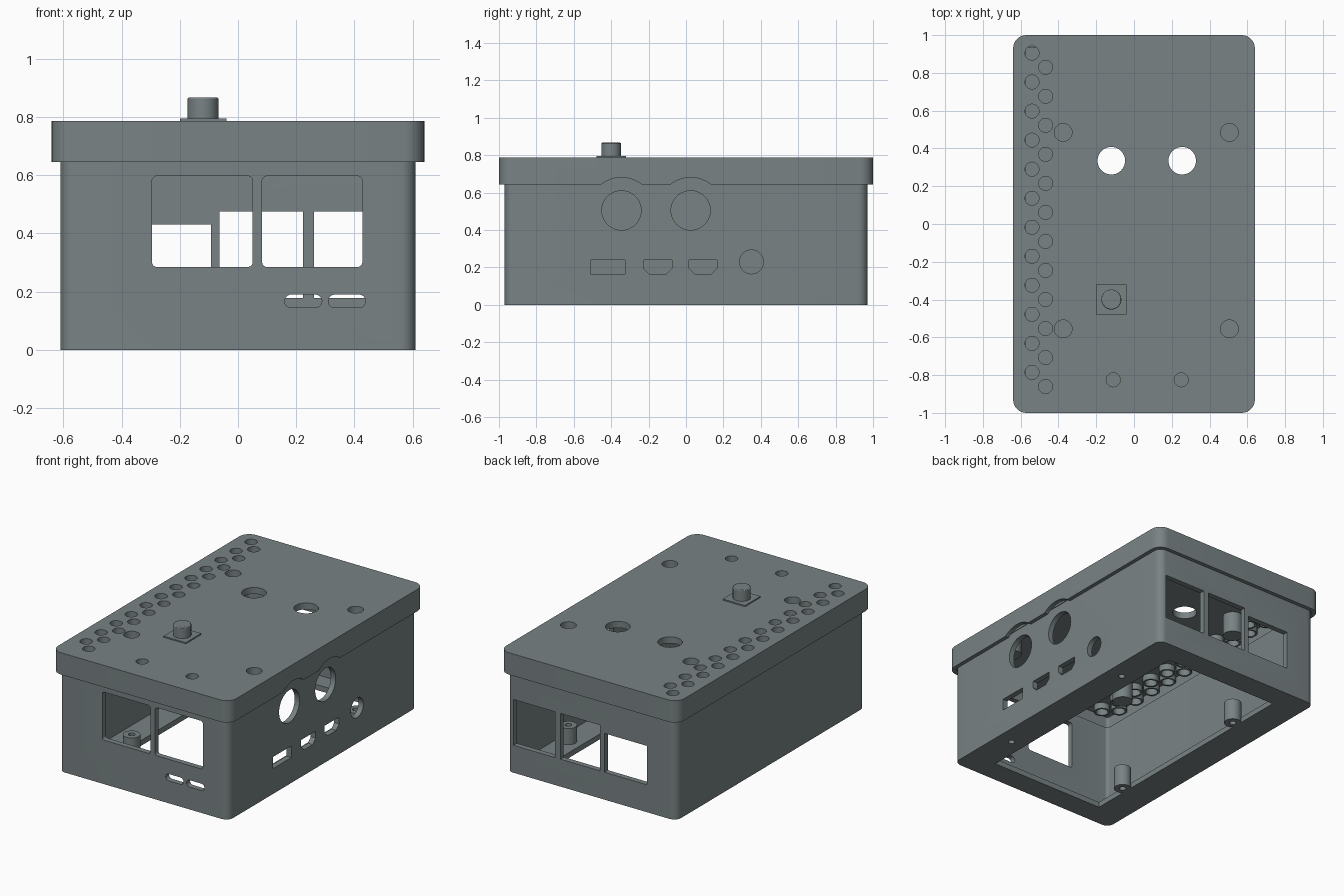
import bpy, bmesh, math
from mathutils import Vector

if "Cube" in bpy.data.objects:
    bpy.data.objects.remove(bpy.data.objects["Cube"])

grey = bpy.data.materials.new("slate_grey")
grey.diffuse_color = (0.19, 0.225, 0.23, 1)
grey.use_nodes = True
grey.node_tree.nodes["Principled BSDF"].inputs["Base Color"].default_value = grey.diffuse_color


def rounded(cx, cy, w, h, r, n=8):
    """Outline of a rectangle with rounded corners."""
    pts = []
    for k, (sx, sy) in enumerate([(1, 1), (-1, 1), (-1, -1), (1, -1)]):
        for i in range(n + 1):
            a = (k + i / n) * math.pi / 2
            pts.append((cx + sx * (w / 2 - r) + r * math.cos(a),
                        cy + sy * (h / 2 - r) + r * math.sin(a)))
    return pts


def box(x0, x1, y0, y1):
    return [(x0, y0), (x1, y0), (x1, y1), (x0, y1)]


def circle(cx, cy, r, n=40):
    return [(cx + r * math.cos(2 * math.pi * i / n),
             cy + r * math.sin(2 * math.pi * i / n)) for i in range(n)]


def prism(name, outline, lo, hi, axis="z"):
    """Extrude an outline along an axis from lo to hi."""
    place = {"z": lambda u, v, t: Vector((u, v, t)),
             "y": lambda u, v, t: Vector((u, t, v)),
             "x": lambda u, v, t: Vector((t, u, v))}[axis]
    bm = bmesh.new()
    a = [bm.verts.new(place(u, v, lo)) for u, v in outline]
    b = [bm.verts.new(place(u, v, hi)) for u, v in outline]
    bm.faces.new(a)
    bm.faces.new(b)
    for i in range(len(a)):
        j = (i + 1) % len(a)
        bm.faces.new((a[i], a[j], b[j], b[i]))
    bmesh.ops.recalc_face_normals(bm, faces=bm.faces)
    mesh = bpy.data.meshes.new(name)
    bm.to_mesh(mesh)
    bm.free()
    mesh.materials.append(grey)
    ob = bpy.data.objects.new(name, mesh)
    bpy.context.collection.objects.link(ob)
    return ob


def combine(ob, parts, op="DIFFERENCE"):
    """Cut parts out of an object, or fuse them to it."""
    for p in parts:
        m = ob.modifiers.new("bool", "BOOLEAN")
        m.operation, m.object, m.solver = op, p, "EXACT"
    bpy.context.view_layer.update()
    dg = bpy.context.evaluated_depsgraph_get()
    mesh = bpy.data.meshes.new_from_object(ob.evaluated_get(dg))
    ob.modifiers.clear()
    ob.data = mesh
    for p in parts:
        bpy.data.objects.remove(p)


def smooth(ob):
    bpy.ops.object.select_all(action="DESELECT")
    ob.select_set(True)
    bpy.context.view_layer.objects.active = ob
    bpy.ops.object.shade_smooth_by_angle(angle=math.radians(30))


screws = [(x, y) for x in (-0.375, 0.505) for y in (0.485, -0.555)]

# Case: walls with a rim floor around a large opening
case = prism("case", rounded(0, 0, 1.22, 1.94, 0.05), 0, 0.665)
combine(case, [prism("cavity", rounded(0, 0, 1.15, 1.87, 0.02), 0.035, 0.8),
               prism("floor_opening", box(-0.41, 0.41, -0.82, 0.82), -0.1, 0.1)])
# Screw standoffs on the floor
combine(case, [prism("standoff", circle(x, y, 0.052), 0, 0.14) for x, y in screws], "UNION")
cuts = [prism("screw_hole", circle(x, y, 0.02, 20), -0.1, 0.2) for x, y in screws]
# Front windows and slots
for x0, x1, z0, z1, r in [(-0.295, 0.05, 0.285, 0.597, 0.016), (0.083, 0.427, 0.285, 0.597, 0.016),
                          (0.16, 0.288, 0.145, 0.19, 0.0224), (0.31, 0.438, 0.145, 0.19, 0.0224)]:
    cuts.append(prism("front_cut", rounded((x0 + x1) / 2, (z0 + z1) / 2, x1 - x0, z1 - z0, r),
                      -1.1, -0.9, "y"))
# Back windows
for x0, x1, z1 in [(-0.40, -0.093, 0.43), (-0.063, 0.223, 0.475), (0.261, 0.56, 0.475)]:
    cuts.append(prism("back_cut", box(x0, x1, 0.178, z1), 0.9, 1.1, "y"))
# Right side: two large round holes, three ports, one small round hole
for y in (-0.345, 0.025):
    cuts.append(prism("round_cut", circle(y, 0.505, 0.105, 56), 0.5, 0.7, "x"))
cuts.append(prism("jack_cut", circle(0.35, 0.23, 0.064), 0.54, 0.7, "x"))
cuts.append(prism("port_cut", box(-0.51, -0.325, 0.165, 0.24), 0.5, 0.7, "x"))
for y in (-0.225, 0.016):
    cuts.append(prism("port_cut", [(y, 0.24), (y, 0.195), (y + 0.03, 0.165), (y + 0.12, 0.165),
                                   (y + 0.149, 0.195), (y + 0.149, 0.24)], 0.5, 0.7, "x"))
combine(case, cuts)

# Lid: top plate, overlapping skirt and inner ledge resting on the case
lid = prism("lid", rounded(0, 0, 1.28, 2.0, 0.07), 0.645, 0.787)
combine(lid, [prism("skirt_cavity", rounded(0, 0, 1.23, 1.95, 0.052), 0.5, 0.666),
              prism("lid_cavity", rounded(0, 0, 1.17, 1.89, 0.02), 0.5, 0.745)])
vents = [(x, y0 - 0.1537 * i) for x, y0 in ((-0.54, 0.905), (-0.468, 0.83)) for i in range(12)]
# Collars below the vents, pillars above the standoffs
collars = [prism("vent_collar", circle(x, y, 0.049, 28), 0.705, 0.76) for x, y in vents]
pillars = [prism("pillar", circle(x, y, 0.06), 0.61, 0.76) for x, y in screws]
combine(lid, collars + pillars, "UNION")
cuts = [prism("vent", circle(x, y, 0.037, 28), 0.6, 0.9) for x, y in vents]
cuts += [prism("screw_recess", circle(x, y, 0.047), 0.65, 0.9) for x, y in screws]
cuts += [prism("small_recess", circle(x, -0.825, 0.037), 0.752, 0.9) for x in (-0.11, 0.25)]
cuts += [prism("round_hole", circle(x, 0.335, 0.073), 0.6, 0.9) for x in (-0.12, 0.255)]
# Arched notches above the large side holes
cuts += [prism("notch", circle(y, 0.505, 0.176, 64), 0.613, 0.7, "x") for y in (-0.345, 0.025)]
combine(lid, cuts)

# Push button on a square plate
plate = prism("button_plate", box(-0.2, -0.04, -0.478, -0.32), 0.78, 0.795)
button = prism("button", circle(-0.12, -0.4, 0.053), 0.70, 0.867)
bev = button.modifiers.new("bevel", "BEVEL")
bev.width, bev.segments = 0.005, 2
body = prism("button_body", box(-0.19, -0.05, -0.468, -0.33), 0.70, 0.785)

for ob in (case, lid, plate, button, body):
    smooth(ob)
